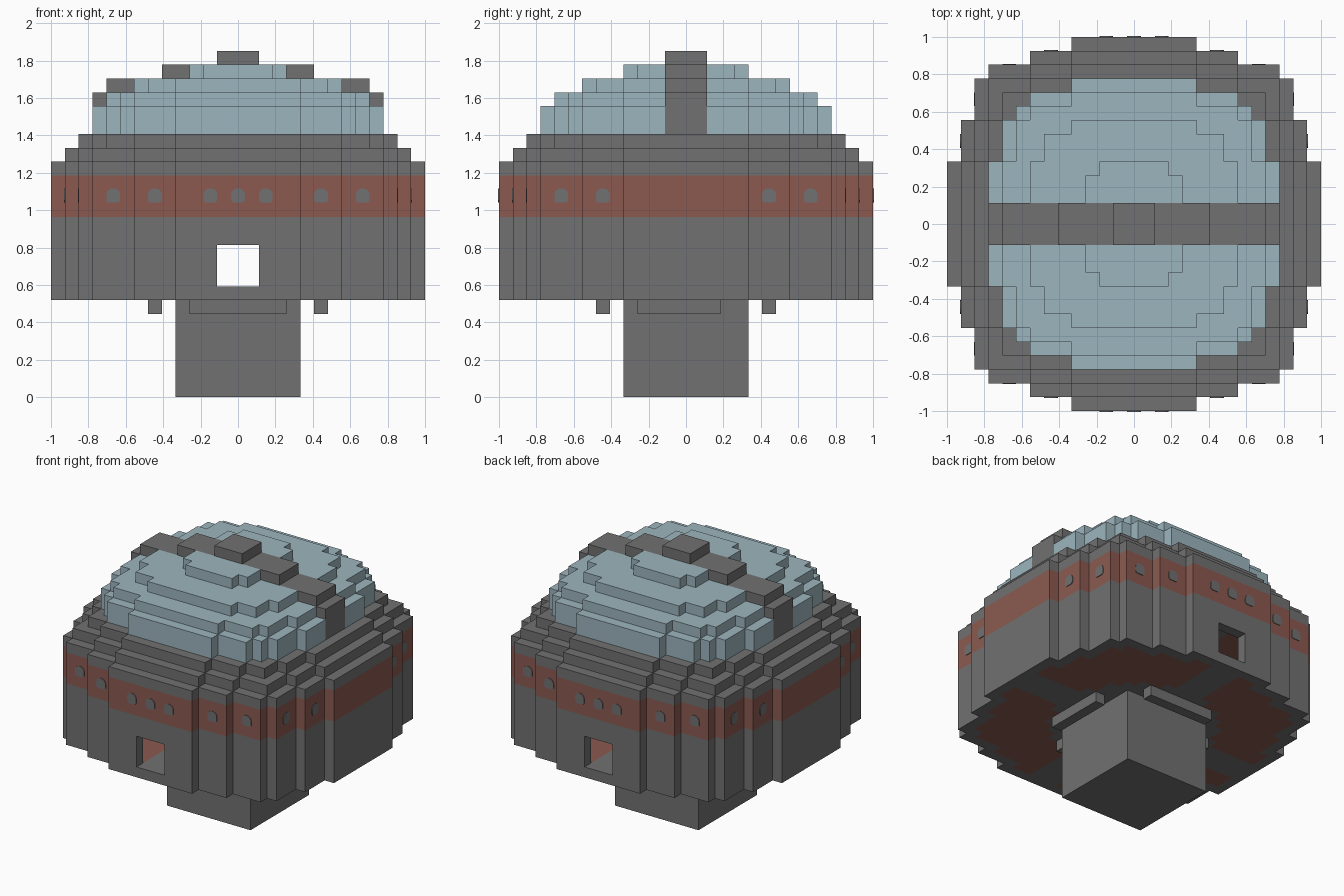
import bpy, bmesh
from math import pi, sin, cos, hypot
from mathutils import Matrix

V = 2 / 27  # one block

if "Cube" in bpy.data.objects:
    bpy.data.objects.remove(bpy.data.objects["Cube"], do_unlink=True)


def material(name, rgb):
    m = bpy.data.materials.new(name)
    m.use_nodes = True
    m.diffuse_color = (*rgb, 1)
    m.node_tree.nodes["Principled BSDF"].inputs["Base Color"].default_value = (*rgb, 1)
    return m


GREY = material("stone grey", (0.165, 0.165, 0.165))
RED = material("brick red", (0.258, 0.102, 0.08))
BLUE = material("pale blue", (0.335, 0.465, 0.515))


def finish(bm, name, *mats):
    """Turn a bmesh in block units into an object."""
    bmesh.ops.recalc_face_normals(bm, faces=bm.faces)
    bmesh.ops.scale(bm, vec=(V, V, V), verts=bm.verts)
    me = bpy.data.meshes.new(name)
    bm.to_mesh(me)
    bm.free()
    for m in mats:
        me.materials.append(m)
    ob = bpy.data.objects.new(name, me)
    bpy.context.collection.objects.link(ob)
    return ob


def quarter(steps):
    """Stair corners of one quadrant from (half width, half depth) steps."""
    pts = [steps[0]]
    for (a, b), (a2, b2) in zip(steps, steps[1:]):
        pts += [(a, b2), (a2, b2)]
    return pts


def outline(steps):
    right = quarter(steps)
    right += [(x, -y) for x, y in reversed(right)]
    return right + [(-x, y) for x, y in reversed(right)]


def half_outline(steps, gap):
    right = quarter(steps)
    right.append((right[-1][0], gap))
    return right + [(-x, y) for x, y in reversed(right)]


def prism(name, pts, z0, z1, mat):
    bm = bmesh.new()
    lo = [bm.verts.new((x, y, z0)) for x, y in pts]
    hi = [bm.verts.new((x, y, z1)) for x, y in pts]
    bm.faces.new(lo)
    bm.faces.new(hi)
    for i in range(len(pts)):
        bm.faces.new((lo[i - 1], lo[i], hi[i], hi[i - 1]))
    return finish(bm, name, mat)


def box(name, x0, x1, y0, y1, z0, z1, mat):
    return prism(name, [(x0, y0), (x1, y0), (x1, y1), (x0, y1)], z0, z1, mat)


def ring(name, steps, z0, z1, mat):
    """Hollow wall one block thick."""
    outer = outline(steps)
    inner = outline([(a - 1, b - 1) for a, b in steps])
    bm = bmesh.new()
    loops = [[bm.verts.new((x, y, z)) for x, y in pts] for pts, z in
             ((outer, z0), (outer, z1), (inner, z1), (inner, z0))]
    for k in range(4):
        p, q = loops[k - 1], loops[k]
        for i in range(len(p)):
            bm.faces.new((p[i - 1], p[i], q[i], q[i - 1]))
    return finish(bm, name, mat)


def patterned_floor(name, steps, z0, z1):
    """Red corner areas, grey cross and grey centre."""
    bm = bmesh.new()
    for x in range(-13, 14):
        for y in range(-13, 14):
            if not any(abs(x) < a - 1 and abs(y) < b - 1 for a, b in steps):
                continue
            grey = min(abs(x), abs(y)) < 2 or hypot(x, y) < 7.5
            for z in (z0, z1):
                f = bm.faces.new([bm.verts.new((x + i, y + j, z)) for i, j in
                                  ((-.5, -.5), (.5, -.5), (.5, .5), (-.5, .5))])
                f.material_index = 0 if grey else 1
    bmesh.ops.remove_doubles(bm, verts=bm.verts, dist=0.01)
    return finish(bm, name, GREY, RED)


BODY = [(4.5, 13.5), (7.5, 12.5), (10.5, 11.5), (11.5, 10.5), (12.5, 7.5), (13.5, 4.5)]

# Pillar and the brackets under the floor
box("pillar", -4.5, 4.5, -4.5, 4.5, 0, 7.5, GREY)
box("front_bracket", -3.5, 3.5, -6.5, -5.5, 6, 7.5, GREY)
box("back_bracket", -3.5, 3.5, 5.5, 6.5, 6, 7.5, GREY)
box("left_bracket", 5.5, 6.5, -3.5, 2.5, 6, 7.5, GREY)
box("right_bracket", -6.5, -5.5, -3.5, 2.5, 6, 7.5, GREY)

# Lower wall with a window opening at front and back
wall = ring("lower_wall", BODY, 7, 13, GREY)
cutter = box("window_cutter", -1.5, 1.5, -15, 15, 8, 11, GREY)
cutter.hide_render = True
cut = wall.modifiers.new("windows", "BOOLEAN")
cut.operation = "DIFFERENCE"
cut.solver = "EXACT"
cut.object = cutter
bpy.context.view_layer.objects.active = wall
bpy.ops.object.modifier_apply(modifier=cut.name)
bpy.data.objects.remove(cutter, do_unlink=True)

# Floors, coloured band and stepped roof edge
patterned_floor("lower_floor", BODY, 7, 8)
patterned_floor("upper_floor", BODY, 12, 13)
ring("red_band", BODY, 13, 16, RED)
ring("upper_wall", BODY, 16, 17, GREY)
prism("roof_step_lower", outline([(4.5, 12.5), (7.5, 11.5), (10.5, 10.5), (11.5, 7.5), (12.5, 4.5)]),
      17, 18, GREY)
prism("roof_step_upper", outline([(4.5, 11.5), (7.5, 10.5), (9.5, 9.5), (10.5, 7.5), (11.5, 4.5)]),
      18, 19, GREY)

# Glass dome in two mirrored halves, one on each side of the ridge
DOME = [
    (19, 21, [(4.5, 10.5), (7.5, 9.5), (8.5, 8.5), (9.5, 7.5), (10.5, 4.5)]),
    (21, 22, [(4.5, 9.5), (7.5, 8.5), (8.5, 7.5), (9.5, 4.5)]),
    (22, 23, [(4.5, 7.5), (6.5, 6.5), (7.5, 4.5)]),
    (23, 24, [(2.5, 4.5), (3.5, 3.5)]),
]
for n, (z0, z1, steps) in enumerate(DOME, 1):
    pts = half_outline(steps, 1.5)
    prism(f"dome_back_{n}", pts, z0, z1, BLUE)
    prism(f"dome_front_{n}", [(x, -y) for x, y in pts], z0, z1, BLUE)

# Ridge over the dome
for n, (w, z0, z1) in enumerate([(10.5, 19, 22), (9.5, 22, 23), (5.5, 23, 24), (1.5, 24, 25)], 1):
    box(f"ridge_{n}", -w, w, -1.5, 1.5, z0, z1, GREY)


# Arched portholes as thin plates on the band
def porthole(name, offset, dist, turn):
    arch = [(0.5 * cos(a * pi / 8), 0.08 + 0.45 * sin(a * pi / 8)) for a in range(9)]
    arch += [(-0.5, -0.35), (-0.35, -0.5), (0.35, -0.5), (0.5, -0.35)]
    bm = bmesh.new()
    front = [bm.verts.new((offset + x, -dist - 0.06, 14.55 + z)) for x, z in arch]
    back = [bm.verts.new((offset + x, -dist, 14.55 + z)) for x, z in arch]
    bm.faces.new(front)
    bm.faces.new(back)
    for i in range(len(arch)):
        bm.faces.new((front[i - 1], front[i], back[i], back[i - 1]))
    bmesh.ops.transform(bm, matrix=Matrix.Rotation(turn, 4, "Z"), verts=bm.verts)
    finish(bm, name, GREY)


for k, side in enumerate(("front", "left", "back", "right")):
    spots = [(s * o, d) for s in (-1, 1) for o, d in ((6, 12.5), (9, 11.5))]
    if k % 2 == 0:
        spots += [(o, 13.5) for o in (-2, 0, 2)]
    for n, (o, d) in enumerate(spots, 1):
        porthole(f"{side}_porthole_{n}", o, d, k * pi / 2)
